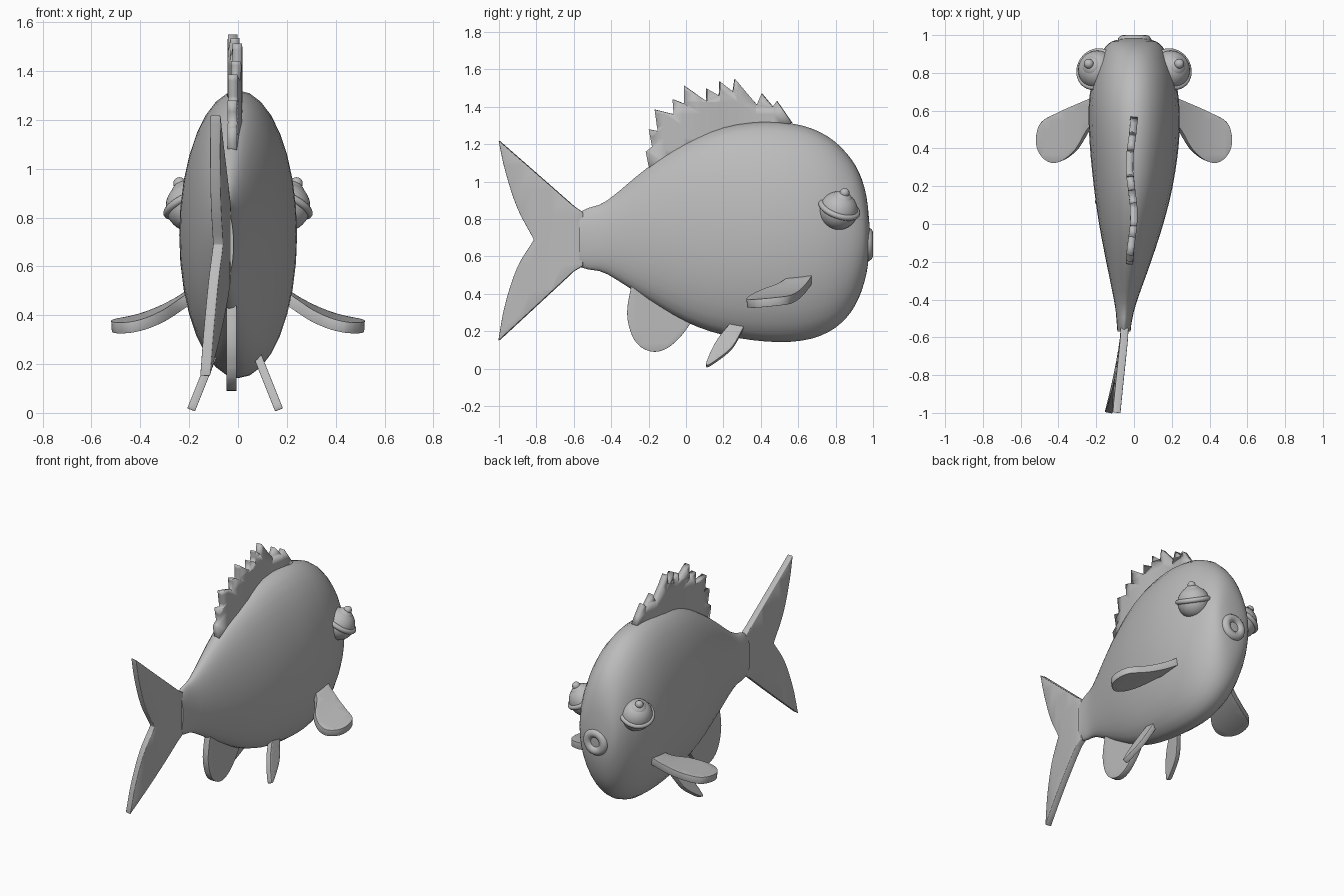
import bpy, bmesh, math
from mathutils import Vector

if "Cube" in bpy.data.objects:
    bpy.data.objects.remove(bpy.data.objects["Cube"])

grey = bpy.data.materials.new("fish grey")
grey.diffuse_color = (0.5, 0.5, 0.5, 1)
grey.use_nodes = True
grey.node_tree.nodes["Principled BSDF"].inputs["Base Color"].default_value = grey.diffuse_color


def finish(name, bm, angle=35):
    bmesh.ops.recalc_face_normals(bm, faces=bm.faces)
    me = bpy.data.meshes.new(name)
    bm.to_mesh(me)
    bm.free()
    ob = bpy.data.objects.new(name, me)
    bpy.context.collection.objects.link(ob)
    me.materials.append(grey)
    bpy.ops.object.select_all(action='DESELECT')
    ob.select_set(True)
    bpy.context.view_layer.objects.active = ob
    bpy.ops.object.shade_smooth_by_angle(angle=math.radians(angle))
    return ob


def spline(pts, n=4):
    """Open smooth curve through the points."""
    p = [Vector(q) for q in pts]
    p = [2 * p[0] - p[1]] + p + [2 * p[-1] - p[-2]]
    out = []
    for a, b, c, d in zip(p, p[1:], p[2:], p[3:]):
        for i in range(n):
            t = i / n
            out.append(0.5 * (2 * b + (c - a) * t + (2 * a - 5 * b + 4 * c - d) * t**2
                              + (3 * b - a - 3 * c + d) * t**3))
    return out + [p[-2]]


def lathe(name, center, axis, profile, segs=32):
    """Revolve (radius, height) points round an axis."""
    bm = bmesh.new()
    q = Vector(axis).to_track_quat('Z', 'Y')
    rings = []
    for r, h in profile:
        rings.append([bm.verts.new(Vector(center) + q @ Vector(
            (r * math.cos(2 * math.pi * k / segs), r * math.sin(2 * math.pi * k / segs), h)))
            for k in range(segs)])
    for a, b in zip(rings, rings[1:]):
        for k in range(segs):
            j = (k + 1) % segs
            bm.faces.new((a[k], a[j], b[j], b[k]))
    bmesh.ops.remove_doubles(bm, verts=bm.verts, dist=1e-5)
    return finish(name, bm)


def arc(r, h, a0, a1, n, R=0):
    return [(R + r * math.cos(math.radians(a0 + (a1 - a0) * i / n)),
             h + r * math.sin(math.radians(a0 + (a1 - a0) * i / n))) for i in range(n + 1)]


def fin(name, outline, place, thick, bevel=0.01):
    """Flat outline cut into a grid, bent by place(u, v), then thickened."""
    bm = bmesh.new()
    bm.faces.new([bm.verts.new((p[0], p[1], 0)) for p in outline])
    for ax in (0, 1):
        lo = min(p[ax] for p in outline)
        hi = max(p[ax] for p in outline)
        no = (1, 0, 0) if ax == 0 else (0, 1, 0)
        for i in range(1, 8):
            s = lo + (hi - lo) * (i / 8 + 0.0037)
            bmesh.ops.bisect_plane(bm, geom=bm.verts[:] + bm.edges[:] + bm.faces[:],
                                   plane_co=Vector(no) * s, plane_no=no)
    bmesh.ops.remove_doubles(bm, verts=bm.verts, dist=0.002)
    for v in bm.verts:
        v.co = place(v.co.x, v.co.y)
    ob = finish(name, bm)
    m = ob.modifiers.new("thickness", 'SOLIDIFY')
    m.thickness, m.offset = thick, 0
    if bevel:
        b = ob.modifiers.new("soft rim", 'BEVEL')
        b.width, b.segments, b.limit_method, b.angle_limit = bevel, 2, 'ANGLE', math.radians(50)
    return ob


# Body: elliptical sections (y, bottom, top, x min, x max)
stations = [(-.57, .545, .835, -.088, -.018), (-.52, .53, .86, -.092, -.012),
            (-.42, .505, .90, -.103, .012), (-.2, .365, 1.08, -.147, .09),
            (0, .25, 1.21, -.185, .155), (.2, .18, 1.29, -.213, .205),
            (.43, .145, 1.32, -.235, .238), (.62, .15, 1.30, -.24, .24),
            (.76, .195, 1.24, -.222, .222), (.86, .275, 1.15, -.192, .192),
            (.925, .38, 1.05, -.16, .16), (.965, .51, .92, -.12, .12), (.982, .64, .76, -.05, .05)]
bm = bmesh.new()
SEG = 32
rings = []
for y, b, t, x0, x1 in spline(stations, 3):
    rings.append([bm.verts.new(((x0 + x1) / 2 + (x1 - x0) / 2 * math.cos(2 * math.pi * k / SEG), y,
                                (b + t) / 2 + (t - b) / 2 * math.sin(2 * math.pi * k / SEG)))
                  for k in range(SEG)])
for a, b in zip(rings, rings[1:]):
    for k in range(SEG):
        j = (k + 1) % SEG
        bm.faces.new((a[k], a[j], b[j], b[k]))
bm.faces.new(rings[0])
bm.faces.new(rings[-1])
finish("body", bm, 50)

# Lips: a ring on the snout
lathe("lips", (.003, .97, .665), (0, 1, 0), arc(.03, 0, 0, 360, 16, R=.06))

# Eyes: ball, rim, iris dome and pupil bead stacked along a tilted axis
for side, s in (("right", 1), ("left", -1)):
    axis = Vector((.42 * s, .3, .86)).normalized()
    c = Vector((.193 * s, .815, .845))
    lathe(side + "_eye_ball", c, axis, arc(.103, 0, -90, 90, 20))
    lathe(side + "_eye_rim", c + axis * .015, axis, arc(.016, 0, 0, 360, 12, R=.1))
    lathe(side + "_iris", c + axis * .05, axis, arc(.063, 0, -90, 90, 16))
    lathe(side + "_pupil", c + axis * .11, axis, arc(.026, 0, -90, 90, 12), 20)

# Dorsal fin: jagged, slightly wavy
dorsal = [(-.2, 1.09), (-.214, 1.16), (-.18, 1.187), (-.198, 1.28), (-.15, 1.27), (-.166, 1.385),
          (-.064, 1.36), (-.07, 1.44), (-.01, 1.417), (-.01, 1.513), (.11, 1.43), (.11, 1.497),
          (.176, 1.46), (.18, 1.535), (.25, 1.48), (.26, 1.55), (.38, 1.41), (.406, 1.47),
          (.465, 1.40), (.487, 1.43), (.567, 1.315), (.45, 1.26), (.1, 1.18), (-.1, 1.09), (-.18, 1.04)]
fin("dorsal_fin", dorsal,
    lambda y, z: (-.012 + .012 * math.sin(y * 12 + 1), y, z), .038, 0)

# Tail fin: forked and swept to one side
tail = ([(-.55, .835), (-.6, .87)] + spline([(-1, 1.22), (-.965, 1.06), (-.9, .86), (-.81, .69)])
        + spline([(-.81, .69), (-.9, .54), (-.965, .34), (-1, .15)])[1:] + [(-.6, .52), (-.55, .55)])
fin("tail_fin", tail,
    lambda y, z: (-.05 - .063 * (max(0, -.57 - y) / .43) ** 1.2
                  + .04 * (z - .7) * max(0, -.57 - y) / .43, y, z), .042)

# Anal fin
anal = spline([(-.29, .46), (-.315, .3), (-.29, .18), (-.24, .115), (-.17, .09),
               (-.1, .11), (-.03, .17), (.03, .25)]) + [(.02, .36), (-.15, .46)]
fin("anal_fin", anal, lambda y, z: (-.027, y, z), .042)

# Paired fins
pelvic = spline([(.31, .22), (.25, .115), (.175, .05), (.11, .012), (.125, .07),
                 (.17, .155), (.23, .23)]) + [(.26, .26)]
pectoral = [(.19, .68)] + spline([(.25, .655), (.38, .60), (.49, .54), (.518, .45), (.5, .375), (.44, .327),
                                  (.37, .34), (.3, .40), (.24, .50), (.19, .55)])
for side, s in (("right", 1), ("left", -1)):
    fin(side + "_pelvic_fin", pelvic,
        lambda y, z: (-.012 + s * (.097 + (.22 - z) * .4), y, z), .034, .006)
    fin(side + "_pectoral_fin", pectoral,
        lambda x, y: (s * x, y, .355 + .95 * (.53 - x) ** 2 + .1 * (y - .45)), .045, .012)
